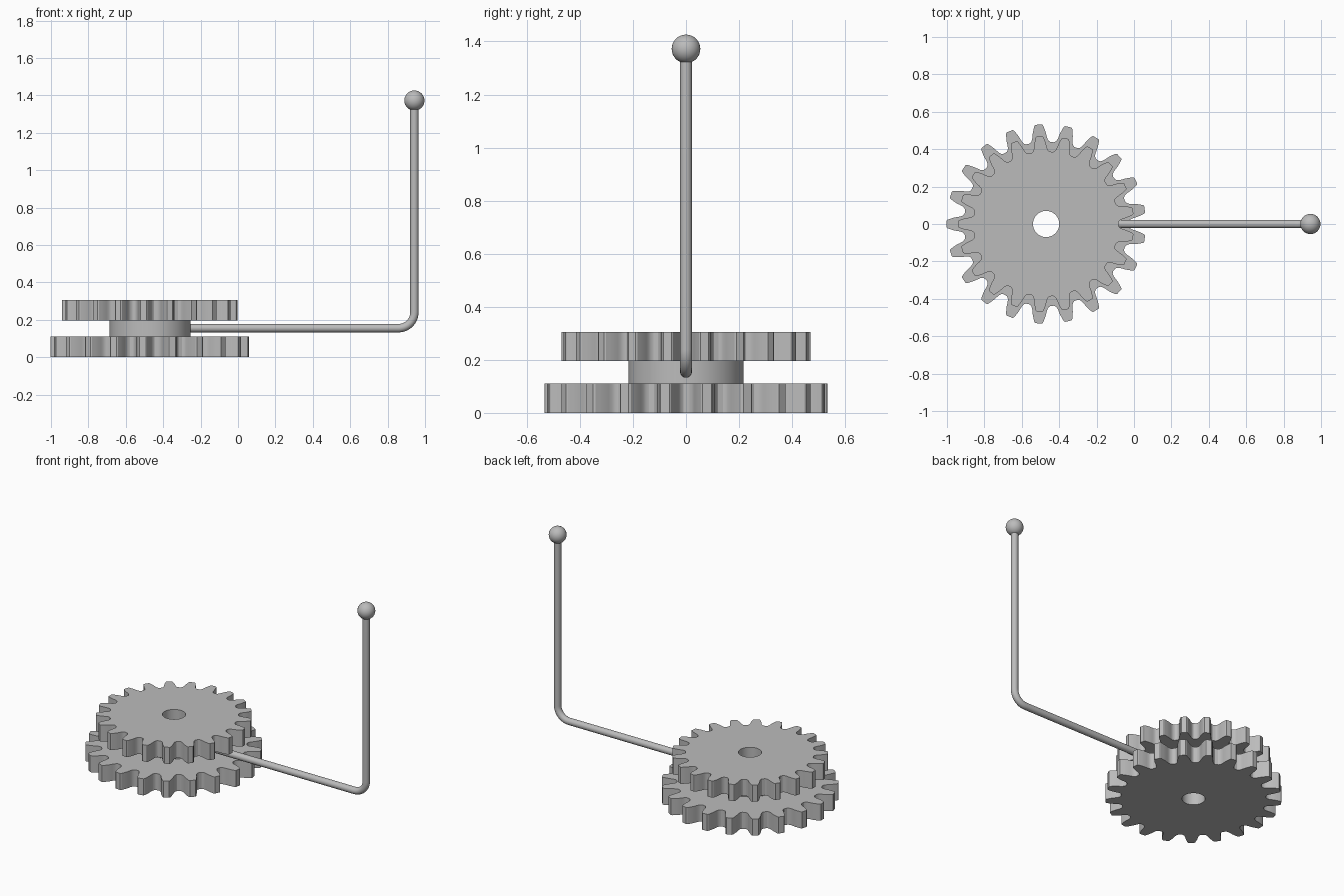
import bpy, bmesh, math
from mathutils import Vector

if "Cube" in bpy.data.objects:
    bpy.data.objects.remove(bpy.data.objects["Cube"])

AXIS_X, HOLE_R, TEETH = -0.47, 0.07, 21

steel = bpy.data.materials.new("grey steel")
steel.diffuse_color = (0.5, 0.5, 0.5, 1)
steel.use_nodes = True
steel.node_tree.nodes["Principled BSDF"].inputs["Base Color"].default_value = steel.diffuse_color


def finish(obj, name):
    obj.name = name
    obj.data.materials.clear()
    obj.data.materials.append(steel)
    bpy.ops.object.select_all(action='DESELECT')
    obj.select_set(True)
    bpy.context.view_layer.objects.active = obj
    bpy.ops.object.shade_smooth_by_angle(angle=math.radians(30))


def bored_disc(name, outline, z0, z1):
    """Extruded (angle, radius) outline with a round bore through it."""
    bm = bmesh.new()
    rings = []
    for z, bored in ((z0, False), (z1, False), (z1, True), (z0, True)):
        rings.append([bm.verts.new((AXIS_X + (HOLE_R if bored else r) * math.cos(a),
                                    (HOLE_R if bored else r) * math.sin(a), z))
                      for a, r in outline])
    n = len(outline)
    for k in range(4):
        a, b = rings[k], rings[(k + 1) % 4]
        for i in range(n):
            j = (i + 1) % n
            bm.faces.new((a[i], a[j], b[j], b[i]))
    bmesh.ops.recalc_face_normals(bm, faces=bm.faces)
    mesh = bpy.data.meshes.new(name)
    bm.to_mesh(mesh)
    bm.free()
    obj = bpy.data.objects.new(name, mesh)
    bpy.context.collection.objects.link(obj)
    finish(obj, name)


# Half tooth from tip to valley: (half width, radius)
HALF = [(0.017, 0.533), (0.023, 0.528), (0.029, 0.51), (0.035, 0.49),
        (0.038, 0.472), (0.041, 0.457), (0.047, 0.445), (0.056, 0.439)]


def gear_outline(scale):
    half = [(math.atan2(w, r), r * scale) for w, r in HALF]
    pitch = 2 * math.pi / TEETH
    tooth = [(-a, r) for a, r in reversed(half)] + half
    return [((i + 0.5) * pitch + a, r) for i in range(TEETH) for a, r in tooth]


# Two stacked gears and the hub between them
bored_disc("lower_gear", gear_outline(1.0), 0.0, 0.11)
bored_disc("upper_gear", gear_outline(0.882), 0.195, 0.305)
bored_disc("hub", [(2 * math.pi * i / 64, 0.217) for i in range(64)], 0.11, 0.195)

# Bent lever rod
ROD_X, ROD_Z, BEND = 0.943, 0.155, 0.085
path = [Vector((-0.28, 0, ROD_Z))]
for i in range(13):
    t = math.pi / 2 * i / 12
    path.append(Vector((ROD_X - BEND + BEND * math.sin(t), 0,
                        ROD_Z + BEND - BEND * math.cos(t))))
path.append(Vector((ROD_X, 0, 1.36)))
curve = bpy.data.curves.new("lever_rod", 'CURVE')
curve.dimensions = '3D'
curve.bevel_depth = 0.0225
curve.bevel_resolution = 6
curve.use_fill_caps = True
spline = curve.splines.new('POLY')
spline.points.add(len(path) - 1)
for p, v in zip(spline.points, path):
    p.co = (*v, 1)
rod = bpy.data.objects.new("lever_rod", curve)
bpy.context.collection.objects.link(rod)
bpy.context.view_layer.objects.active = rod
rod.select_set(True)
bpy.ops.object.convert(target='MESH')
finish(bpy.context.object, "lever_rod")

# Ball knob on the end of the lever
bpy.ops.mesh.primitive_uv_sphere_add(segments=32, ring_count=16, radius=0.054,
                                     location=(ROD_X, 0, 1.372))
finish(bpy.context.object, "ball_knob")
